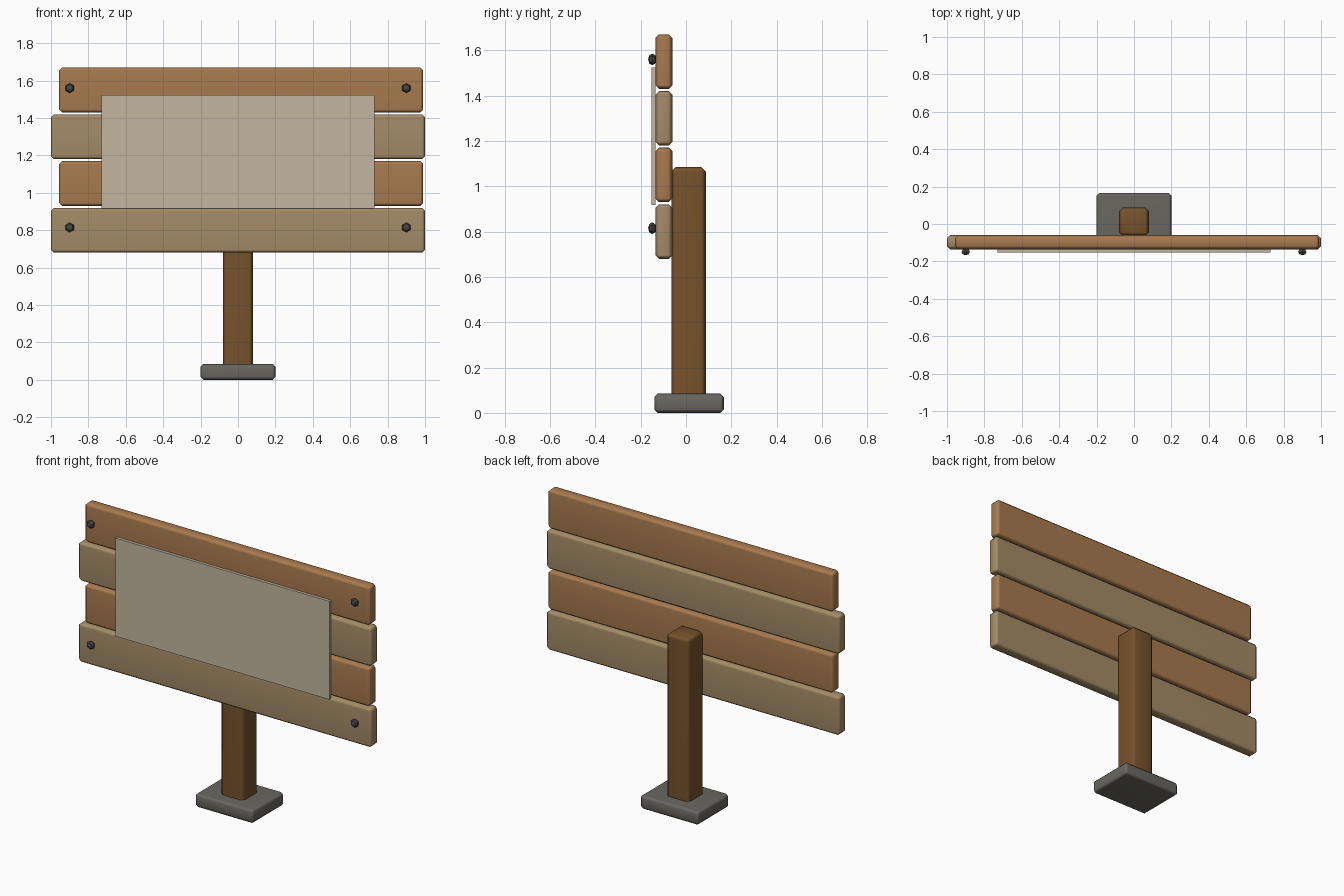
import bpy
import math

cube = bpy.data.objects.get("Cube")
if cube:
    bpy.data.objects.remove(cube, do_unlink=True)


def material(name, color):
    mat = bpy.data.materials.new(name)
    mat.use_nodes = True
    rgba = (*color, 1.0)
    mat.diffuse_color = rgba
    mat.node_tree.nodes["Principled BSDF"].inputs["Base Color"].default_value = rgba
    return mat


orange_wood = material("orange wood", (0.39, 0.195, 0.078))
tan_wood = material("tan wood", (0.37, 0.26, 0.135))
dark_wood = material("dark wood", (0.18, 0.086, 0.025))
paper = material("paper", (0.55, 0.47, 0.35))
stone = material("stone", (0.14, 0.135, 0.118))
iron = material("iron", (0.065, 0.065, 0.07))


def box(name, x, y, z, mat, bevel=0.0):
    """Box from (min, max) ranges, with chamfered, softly shaded edges."""
    bpy.ops.mesh.primitive_cube_add(
        size=1, location=[(a + b) / 2 for a, b in (x, y, z)])
    obj = bpy.context.object
    obj.name = name
    obj.scale = [b - a for a, b in (x, y, z)]
    bpy.ops.object.transform_apply(location=False, rotation=False, scale=True)
    obj.data.materials.append(mat)
    if bevel:
        bpy.ops.object.shade_smooth()
        mod = obj.modifiers.new("chamfer", 'BEVEL')
        mod.width = bevel
        mod.segments = 1
        obj.modifiers.new("flat_faces", 'WEIGHTED_NORMAL')
    return obj


# Base and post
box("base", (-0.2, 0.2), (-0.14, 0.167), (0, 0.085), stone, 0.015)
box("post", (-0.08, 0.08), (-0.065, 0.088), (0.001, 1.085), dark_wood, 0.02)

# Four planks, alternating in length and colour
for i in range(4):
    low = 0.68 + 0.25 * i
    ends, mat = ((-0.957, 0.99), orange_wood) if i % 2 else ((-1, 1), tan_wood)
    box(f"plank_{i + 1}", ends, (-0.135, -0.06), (low, low + 0.24), mat, 0.016)

# Notice sheet
box("notice_sheet", (-0.73, 0.73), (-0.153, -0.135), (0.917, 1.523), paper)

# Bolt heads near the plank ends
for side, x in (("right", -0.9), ("left", 0.9)):
    for level, z in (("lower", 0.815), ("upper", 1.56)):
        bpy.ops.mesh.primitive_uv_sphere_add(
            segments=6, ring_count=4, radius=0.026,
            location=(x, -0.149, z), rotation=(math.pi / 2, 0, 0))
        bolt = bpy.context.object
        bolt.name = f"bolt_{level}_{side}"
        bolt.scale.z = 0.7
        bolt.data.materials.append(iron)
